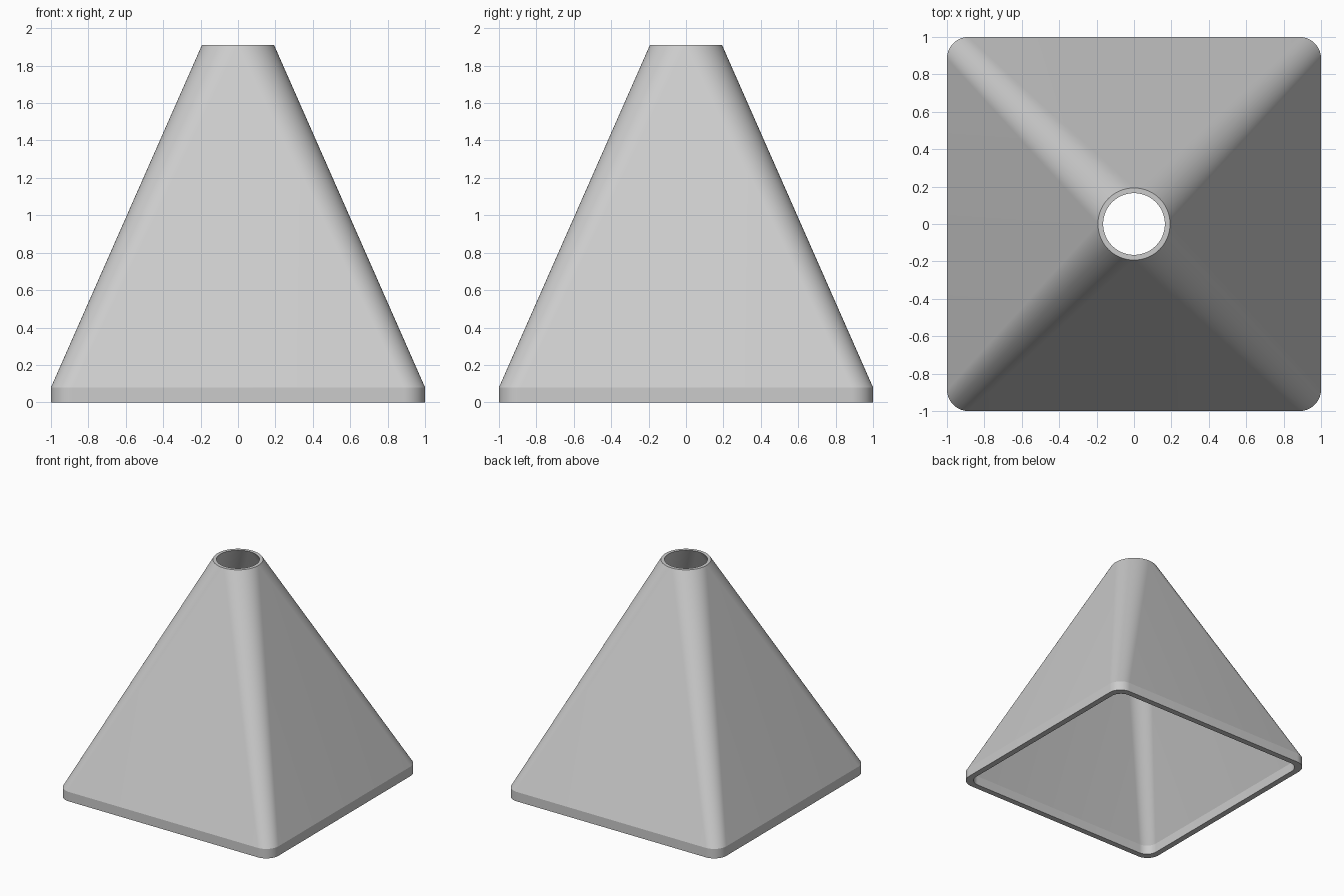
import bpy, bmesh, math

cube = bpy.data.objects.get("Cube")
if cube:
    bpy.data.objects.remove(cube, do_unlink=True)

HEIGHT, BAND = 1.91, 0.08
STEPS = 16  # segments in each rounded corner

grey = bpy.data.materials.new("light_grey")
grey.use_nodes = True
colour = (0.6, 0.6, 0.6, 1)
grey.diffuse_color = colour
grey.node_tree.nodes["Principled BSDF"].inputs["Base Color"].default_value = colour


def ring(bm, half, radius, z):
    """Rounded square outline; it becomes a circle when half equals radius."""
    verts = []
    for corner in range(4):
        middle = math.pi / 4 + corner * math.pi / 2
        reach = (half - radius) * math.sqrt(2)
        cx, cy = reach * math.cos(middle), reach * math.sin(middle)
        for i in range(STEPS + 1):
            a = (corner + i / STEPS) * math.pi / 2
            verts.append(bm.verts.new((cx + radius * math.cos(a),
                                       cy + radius * math.sin(a), z)))
    return verts


# Closed wall section: up the outside, over the rim, down the inside
bm = bmesh.new()
rings = [
    ring(bm, 1.0, 0.115, 0),
    ring(bm, 1.0, 0.115, BAND),
    ring(bm, 0.193, 0.193, HEIGHT),
    ring(bm, 0.165, 0.165, HEIGHT),
    ring(bm, 0.95, 0.095, BAND),
    ring(bm, 0.95, 0.095, 0),
]
for lower, upper in zip(rings, rings[1:] + rings[:1]):
    count = len(lower)
    for i in range(count):
        j = (i + 1) % count
        bm.faces.new((lower[i], lower[j], upper[j], upper[i]))

# Collapse the flat sides to a point where they meet the round neck
bmesh.ops.remove_doubles(bm, verts=bm.verts[:], dist=0.0001)
bmesh.ops.recalc_face_normals(bm, faces=bm.faces[:])

mesh = bpy.data.meshes.new("square_to_round_hood")
bm.to_mesh(mesh)
bm.free()
mesh.materials.append(grey)
hood = bpy.data.objects.new("square_to_round_hood", mesh)
bpy.context.collection.objects.link(hood)

# Smooth corners, crisp rims and band edge
bpy.ops.object.select_all(action="DESELECT")
hood.select_set(True)
bpy.context.view_layer.objects.active = hood
bpy.ops.object.shade_smooth_by_angle(angle=math.radians(15))
